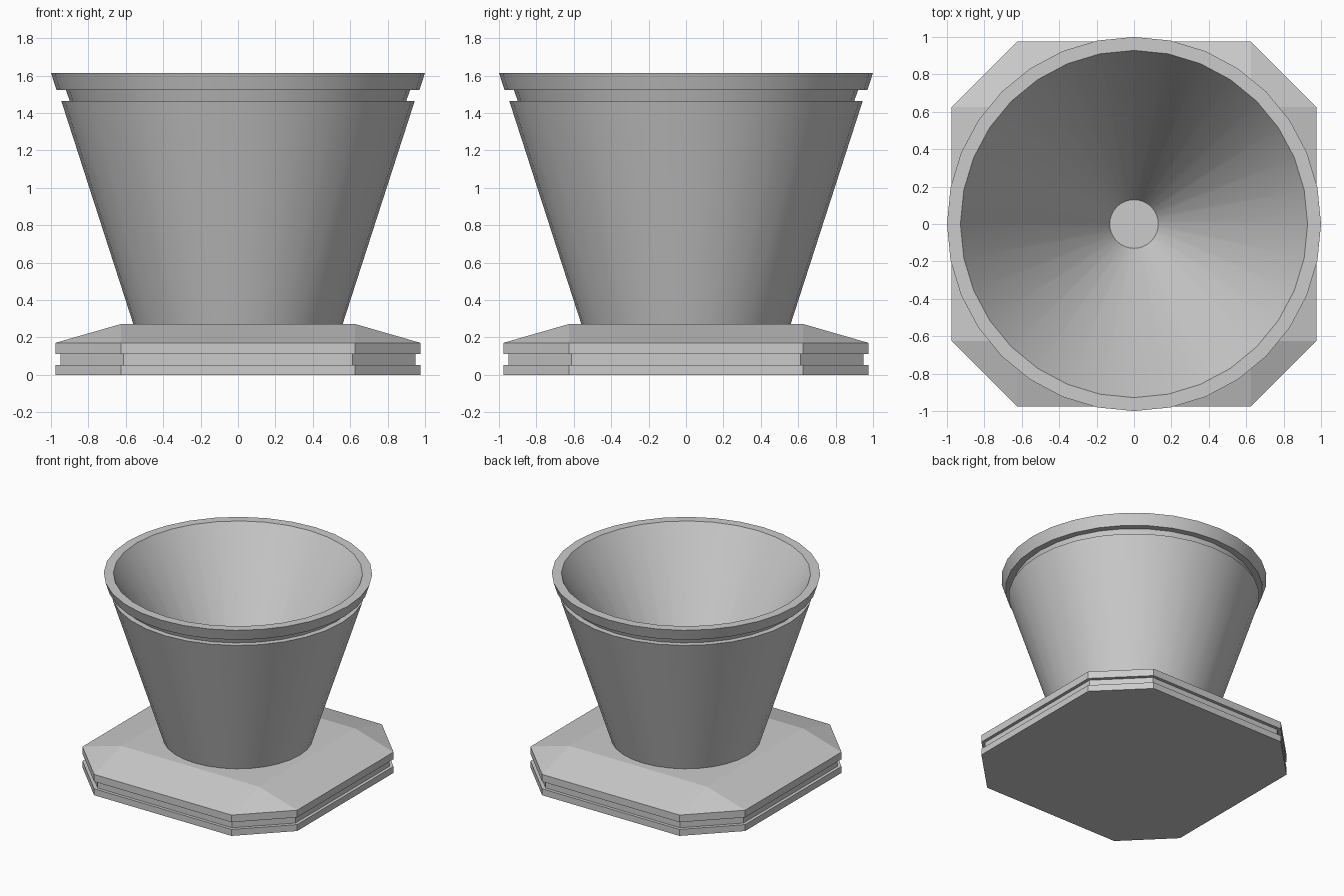
import bpy, bmesh, math

if "Cube" in bpy.data.objects:
    bpy.data.objects.remove(bpy.data.objects["Cube"])


def finish(name, bm):
    bmesh.ops.recalc_face_normals(bm, faces=bm.faces)
    mesh = bpy.data.meshes.new(name)
    bm.to_mesh(mesh)
    bm.free()
    obj = bpy.data.objects.new(name, mesh)
    bpy.context.collection.objects.link(obj)
    return obj


def bridge(bm, lower, upper):
    n = len(lower)
    for i in range(n):
        j = (i + 1) % n
        # merged neighbours (octagon closing to a square) give triangles
        face = list(dict.fromkeys([lower[i], lower[j], upper[j], upper[i]]))
        bm.faces.new(face)


def octagon(bm, half, corner, z):
    pts = [(half, -corner), (half, corner), (corner, half), (-corner, half),
           (-half, corner), (-half, -corner), (-corner, -half), (corner, -half)]
    return [bm.verts.new((x, y, z)) for x, y in pts]


# Octagonal base with a groove and a sloped top that closes to a square
bm = bmesh.new()
FULL, GROOVE = (0.976, 0.625), (0.95, 0.611)
levels = [(FULL, 0), (FULL, 0.053), (GROOVE, 0.053),
          (GROOVE, 0.112), (FULL, 0.112), (FULL, 0.171)]
rings = [octagon(bm, h, c, z) for (h, c), z in levels]
s = 0.625
a, b, c, d = [bm.verts.new((x, y, 0.272))
              for x, y in ((s, -s), (s, s), (-s, s), (-s, -s))]
rings.append([a, b, b, c, c, d, d, a])
for lower, upper in zip(rings, rings[1:]):
    bridge(bm, lower, upper)
bm.faces.new(rings[0])
bm.faces.new((a, b, c, d))
finish("base", bm)

# Flared bowl with a grooved rim and a conical hollow
bm = bmesh.new()
profile = [(0.555, 0.257), (0.945, 1.465), (0.90, 1.465), (0.92, 1.523),
           (0.97, 1.523), (1.0, 1.615), (0.928, 1.615), (0.13, 0.30)]
SIDES = 32
rings = [[bm.verts.new((r * math.cos(math.tau * i / SIDES),
                        r * math.sin(math.tau * i / SIDES), z))
          for i in range(SIDES)] for r, z in profile]
for lower, upper in zip(rings, rings[1:]):
    bridge(bm, lower, upper)
bm.faces.new(rings[0])
bm.faces.new(rings[-1])
bowl = finish("bowl", bm)
bpy.context.view_layer.objects.active = bowl
bowl.select_set(True)
bpy.ops.object.shade_smooth_by_angle(angle=math.radians(30))
